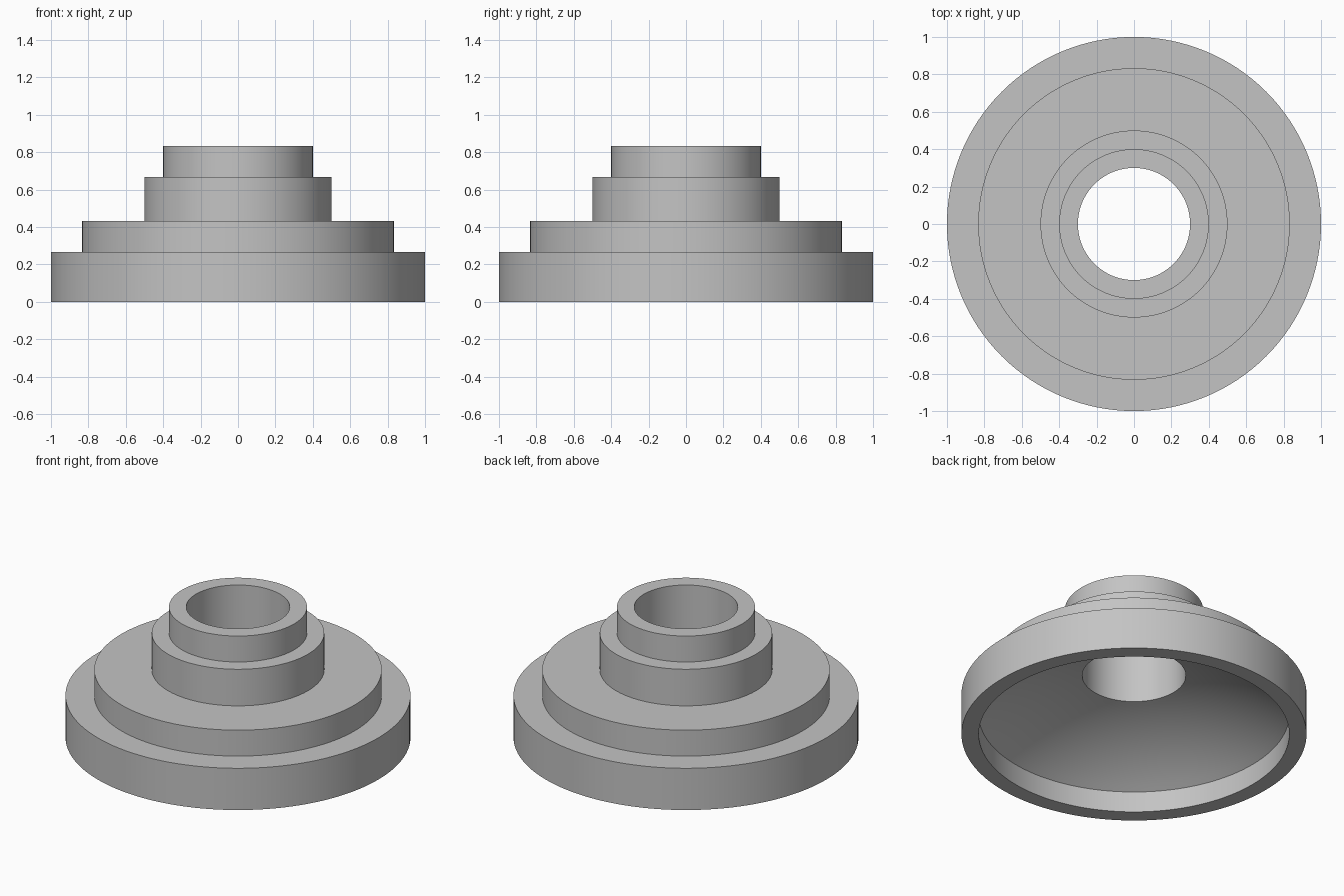
import bpy, bmesh, math

cube = bpy.data.objects.get("Cube")
if cube:
    bpy.data.objects.remove(cube, do_unlink=True)

SEGMENTS = 128
BORE, CAVITY, WALL_TOP, DOME_RADIUS = 0.3, 0.9, 0.133, 1.55

# Single flat colour
grey = bpy.data.materials.new("plain grey")
grey.use_nodes = True
colour = (0.55, 0.55, 0.55, 1)
grey.diffuse_color = colour
grey.node_tree.nodes["Principled BSDF"].inputs["Base Color"].default_value = colour

# Stepped outside: (radius, top height) of each tier
profile = [(1.0, 0.0)]
tiers = [(1.0, 0.267), (0.833, 0.433), (0.5, 0.667), (0.4, 0.833)]
for i, (radius, top) in enumerate(tiers):
    profile.append((radius, top))
    inner = tiers[i + 1][0] if i + 1 < len(tiers) else BORE
    profile.append((inner, top))

# Bore runs down to a shallow dome, which meets the short wall of the cavity
centre = WALL_TOP - math.sqrt(DOME_RADIUS ** 2 - CAVITY ** 2)
steps = 16
for i in range(steps + 1):
    r = BORE + (CAVITY - BORE) * i / steps
    profile.append((r, centre + math.sqrt(DOME_RADIUS ** 2 - r * r)))
profile.append((CAVITY, 0.0))

# Revolve the closed profile
bm = bmesh.new()
rings = []
for s in range(SEGMENTS):
    a = math.tau * s / SEGMENTS
    rings.append([bm.verts.new((r * math.cos(a), r * math.sin(a), z)) for r, z in profile])
count = len(profile)
for s in range(SEGMENTS):
    here, after = rings[s], rings[(s + 1) % SEGMENTS]
    for i in range(count):
        j = (i + 1) % count
        bm.faces.new((here[i], after[i], after[j], here[j]))
bmesh.ops.recalc_face_normals(bm, faces=bm.faces)

mesh = bpy.data.meshes.new("stepped_flange")
bm.to_mesh(mesh)
bm.free()
mesh.materials.append(grey)
flange = bpy.data.objects.new("stepped_flange", mesh)
bpy.context.collection.objects.link(flange)

# Smooth round walls, crisp step edges
bpy.ops.object.select_all(action="DESELECT")
flange.select_set(True)
bpy.context.view_layer.objects.active = flange
bpy.ops.object.shade_smooth_by_angle(angle=math.radians(20))
